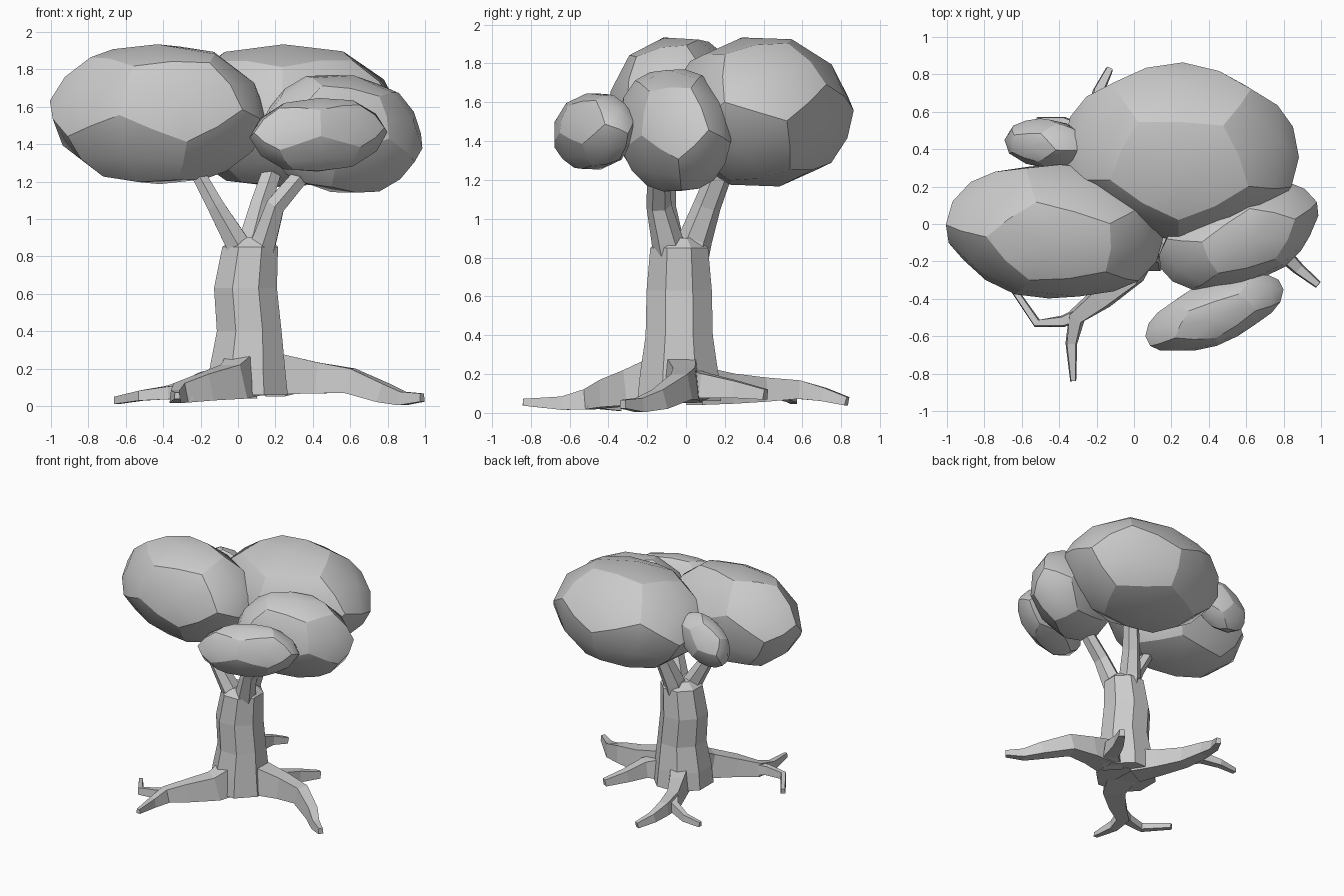
import bpy, bmesh
from math import cos, sin, pi, radians
from mathutils import Vector, Matrix

if "Cube" in bpy.data.objects:
    bpy.data.objects.remove(bpy.data.objects["Cube"])


def finish(name, bm):
    bmesh.ops.recalc_face_normals(bm, faces=bm.faces)
    me = bpy.data.meshes.new(name)
    bm.to_mesh(me)
    bm.free()
    ob = bpy.data.objects.new(name, me)
    bpy.context.collection.objects.link(ob)
    return ob


def tube(name, path, start, end, sides=4, ref=(0, 0, 1), top=.75):
    """Loft along a path, half-width tapering from start to end."""
    bm = bmesh.new()
    pts = [Vector(p) for p in path]
    last = len(pts) - 1
    rings = []
    for i, p in enumerate(pts):
        t = (pts[min(i + 1, last)] - pts[max(i - 1, 0)]).normalized()
        side = t.cross(Vector(ref)).normalized()
        up = side.cross(t)
        r = (start + (end - start) * (i / last) ** .8) / cos(pi / sides)
        ring = []
        for j in range(sides):
            a = 2 * pi * (j + .5) / sides
            taper = top if sin(a) > .1 else 1
            ring.append(bm.verts.new(p + r * (side * cos(a) * taper + up * sin(a) * 1.1)))
        rings.append(ring)
    for r, s in zip(rings, rings[1:]):
        for j in range(sides):
            n = (j + 1) % sides
            bm.faces.new((r[j], r[n], s[n], s[j]))
    bm.faces.new(rings[0])
    bm.faces.new(rings[-1])
    return finish(name, bm)


def leaf_clump(name, centre, radii, tilt, turn, spin):
    """Rounded dodecahedron with sharp pentagon borders, squashed to an ellipsoid."""
    ico = bmesh.new()
    bmesh.ops.create_icosphere(ico, subdivisions=1, radius=1)
    corners = [f.calc_center_median().normalized() for f in ico.faces]
    ico.free()
    bm = bmesh.new()
    for c in corners:
        bm.verts.new(c)
    bmesh.ops.convex_hull(bm, input=bm.verts)
    bmesh.ops.dissolve_limit(bm, angle_limit=radians(5), verts=bm.verts, edges=bm.edges)
    for f in bm.faces:
        f.smooth = True
    for e in bm.edges:
        e.smooth = False
    bmesh.ops.rotate(bm, verts=bm.verts, cent=(0, 0, 0),
                     matrix=Matrix.Rotation(radians(12), 3, 'X') @ Matrix.Rotation(radians(spin), 3, 'Z'))
    bmesh.ops.scale(bm, verts=bm.verts, vec=[r / .73 for r in radii])
    ob = finish(name, bm)
    ob.location = centre
    ob.rotation_euler = (0, radians(tilt), radians(turn))
    mod = ob.modifiers.new("round", 'SUBSURF')
    mod.levels = mod.render_levels = 1


def trunk():
    """Eight-sided column, flared at the foot and narrowing to the fork."""
    bm = bmesh.new()
    rings = []
    for z, r, x in [(.06, .225, .05), (.2, .21, .05), (.4, .18, .06), (.63, .175, .04), (.85, .155, .065), (.9, .1, .07)]:
        angles = [pi * (j + .5) / 4 for j in range(8)]
        rings.append([bm.verts.new((x + 1.04 * r * cos(a), -.035 + 1.04 * r * sin(a), z)) for a in angles])
    for r, s in zip(rings, rings[1:]):
        for j in range(8):
            n = (j + 1) % 8
            bm.faces.new((r[j], r[n], s[n], s[j]))
    bm.faces.new(rings[0])
    bm.faces.new(rings[-1])
    finish("trunk", bm)


trunk()

# Branches into the crown
up = dict(sides=6, ref=(0, 1, 0), top=1)
tube("left_branch", [(.04, -.06, .75), (-.01, -.09, .88), (-.12, -.11, 1.07), (-.31, -.08, 1.42)], .085, .03, **up)
tube("right_branch", [(.09, -.06, .75), (.145, -.1, .9), (.2, -.14, 1.07), (.48, -.14, 1.4)], .08, .04, **up)
tube("back_branch", [(.07, 0, .75), (.08, .05, .9), (.12, .11, 1.07), (.24, .25, 1.43)], .085, .045, **up)

# Roots: each stem with a side fork
tube("front_root", [(.04, -.1, .18), (-.03, -.27, .13), (-.18, -.4, .1), (-.31, -.5, .07),
                    (-.335, -.64, .05), (-.325, -.84, .055)], .11, .016)
tube("front_root_fork", [(-.26, -.47, .075), (-.38, -.52, .07), (-.52, -.53, .055), (-.65, -.34, .03)], .04, .018)
tube("right_root", [(.1, -.03, .18), (.27, -.02, .165), (.42, -.01, .15), (.6, -.03, .135),
                    (.78, -.14, .07), (.88, -.24, .04), (.985, -.325, .045)], .115, .02)
tube("right_root_fork", [(.2, 0, .14), (.31, .1, .14), (.37, .26, .12), (.46, .41, .095)], .08, .024)
tube("back_root", [(.02, .05, .14), (-.07, .22, .125), (-.16, .4, .12), (-.2, .58, .12),
                   (-.19, .71, .095), (-.13, .83, .06)], .09, .02)
tube("back_root_fork", [(-.15, .38, .12), (-.24, .49, .11), (-.38, .55, .08), (-.52, .555, .065)], .045, .017)

# Leaf clumps
leaf_clump("left_leaves", (-.425, -.04, 1.56), (.575, .36, .38), 0, -5, 0)
leaf_clump("back_leaves", (.25, .385, 1.55), (.62, .465, .39), 0, -4, 20)
leaf_clump("right_leaves", (.56, -.06, 1.455), (.445, .26, .32), 8, 22, 40)
leaf_clump("front_leaves", (.43, -.475, 1.45), (.385, .165, .2), -3, 22, 10)
leaf_clump("rear_left_leaves", (-.47, .43, 1.53), (.24, .13, .17), -32, -5, 30)
